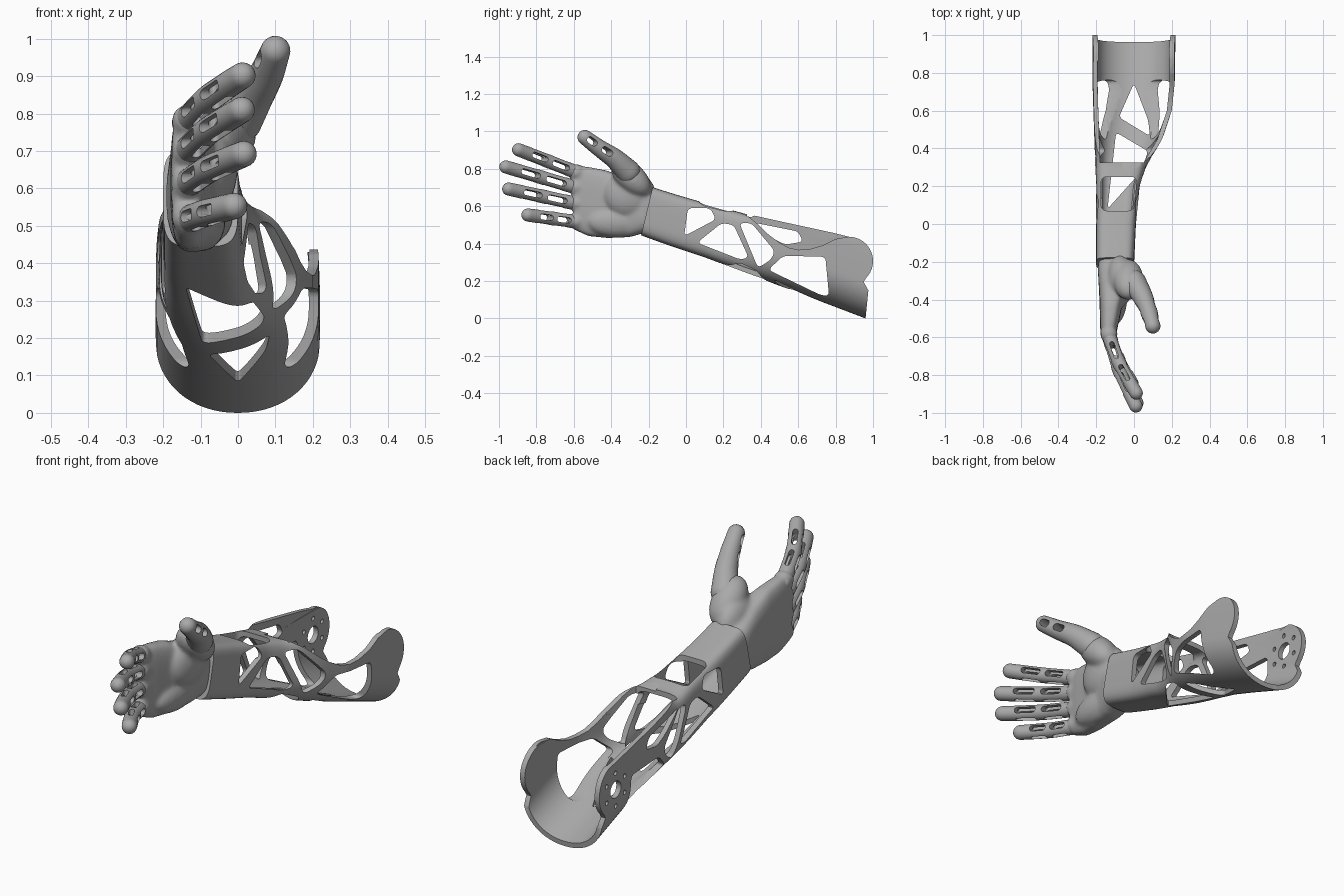
import bpy, bmesh, math
from mathutils import Vector, Matrix

cube = bpy.data.objects.get("Cube")
if cube:
    bpy.data.objects.remove(cube, do_unlink=True)

grey = bpy.data.materials.new("matte grey")
grey.use_nodes = True
grey.diffuse_color = (0.4, 0.4, 0.4, 1)
grey.node_tree.nodes["Principled BSDF"].inputs["Base Color"].default_value = (0.4, 0.4, 0.4, 1)
X, Y, Z = Vector((1, 0, 0)), Vector((0, 1, 0)), Vector((0, 0, 1))


def make_object(name, bm):
    bmesh.ops.recalc_face_normals(bm, faces=bm.faces)
    mesh = bpy.data.meshes.new(name)
    bm.to_mesh(mesh)
    bm.free()
    mesh.materials.append(grey)
    ob = bpy.data.objects.new(name, mesh)
    bpy.context.collection.objects.link(ob)
    return ob


def activate(ob):
    bpy.ops.object.select_all(action='DESELECT')
    ob.select_set(True)
    bpy.context.view_layer.objects.active = ob


def smooth(ob, angle=35):
    activate(ob)
    bpy.ops.object.shade_smooth_by_angle(angle=math.radians(angle))


def prism(pts, lo, hi, r, ax, ay, origin=Vector((0, 0, 0))):
    """Cutter: a polygon in the ax/ay plane, extruded, with rounded corners."""
    bm = bmesh.new()
    az = ax.cross(ay)
    place = lambda p, h: bm.verts.new(origin + ax * p[0] + ay * p[1] + az * h)
    low, top = [place(p, lo) for p in pts], [place(p, hi) for p in pts]
    bm.faces.new(low)
    bm.faces.new(top)
    n = len(pts)
    for i in range(n):
        j = (i + 1) % n
        bm.faces.new((low[i], low[j], top[j], top[i]))
    if r:
        edges = [bm.edges.get((a, b)) for a, b in zip(low, top)]
        bmesh.ops.bevel(bm, geom=edges, offset=r, segments=4, profile=0.5,
                        affect='EDGES', clamp_overlap=True)
    ob = make_object("cutter", bm)
    ob.hide_render = True
    return ob


def cut(ob, cutter):
    activate(ob)
    mod = ob.modifiers.new("cut", 'BOOLEAN')
    mod.operation, mod.solver, mod.object = 'DIFFERENCE', 'EXACT', cutter
    bpy.ops.object.modifier_apply(modifier=mod.name)
    bpy.data.objects.remove(cutter, do_unlink=True)


def lerp_row(table, y):
    for a, b in zip(table, table[1:]):
        if y <= b[0]:
            t = (y - a[0]) / (b[0] - a[0])
            return [p + (q - p) * t for p, q in zip(a, b)]
    return list(table[-1])


def section(xl, xr, zc, down, up, n_low, n_up, inset=0.0, sides=64):
    pts = []
    cx, hx = (xl + xr) / 2, (xr - xl) / 2 - inset
    for i in range(sides):
        a = math.tau * i / sides
        c, s = math.cos(a), math.sin(a)
        n, h = (n_up, up) if s > 0 else (n_low, down)
        pts.append((cx + hx * math.copysign(abs(c) ** (2 / n), c),
                    zc + (h - inset) * math.copysign(abs(s) ** (2 / n), s)))
    return pts


def bridge(bm, a, b):
    n = len(a)
    for i in range(n):
        j = (i + 1) % n
        bm.faces.new((a[i], a[j], b[j], b[i]))


# Forearm shell: y, left x, right x, depth below the centre line, lower roundness
ARM = [(-0.21, -0.2, 0.0, 0.12, 4), (0.0, -0.2, 0.01, 0.13, 4), (0.2, -0.2, 0.03, 0.14, 3.6),
       (0.3, -0.205, 0.062, 0.16, 3.2), (0.45, -0.21, 0.15, 0.18, 2.6), (0.6, -0.215, 0.2, 0.2, 2.2),
       (0.75, -0.22, 0.216, 0.2, 2.1), (1.02, -0.22, 0.22, 0.2, 2.1)]


def forearm_loft():
    bm = bmesh.new()
    outer, inner = [], []
    steps = 44
    for k in range(steps + 1):
        y = -0.21 + 1.23 * k / steps
        _, xl, xr, down, n_low = lerp_row(ARM, y)
        zb = (0.96 - y) * 0.38
        zt = 0.645 - 0.27 * y + 0.15 * min(1, max(0, (y - 0.34) / 0.2))
        slant = 0.24 * max(0, 1 - (y + 0.21) / 0.3)
        for rings, inset in ((outer, 0), (inner, 0.026)):
            pts = section(xl, xr, zb + down, down, zt - zb - down, n_low, 5, inset)
            rings.append([bm.verts.new((x, y + slant * (z - 0.57), z)) for x, z in pts])
    for rings in (outer, inner):
        for a, b in zip(rings, rings[1:]):
            bridge(bm, a, b)
    bridge(bm, outer[0], inner[0])
    bridge(bm, outer[-1], inner[-1])
    return make_object("forearm_shell", bm)


arm = forearm_loft()

# Open top behind the bridge
rows = [lerp_row(ARM, y) for y in (0.325, 0.45, 0.6, 0.75, 1.02)]
opening = [(r[1] + 0.026, r[0]) for r in rows] + [(r[2] - 0.026, r[0]) for r in reversed(rows)]
cut(arm, prism(opening, 0.43, 1.0, 0, X, Y))

# Trimmed rims, ending in round elbow pads
PAD = (0.87, 0.307)
arc = [(PAD[0] + 0.13 * math.cos(math.radians(a)), PAD[1] + 0.13 * math.sin(math.radians(a)))
       for a in range(90, -46, -9)]
rear = arc + [(0.95, 0.195), (0.975, 0.15), (0.96, 0), (0.955, -0.1), (1.3, -0.1), (1.3, 1)]
near_rim = [(0.29, 1), (0.29, 0.567), (0.33, 0.547), (0.38, 0.508), (0.44, 0.45), (0.5, 0.405), (0.55, 0.378),
            (0.6, 0.367), (0.66, 0.37), (0.73, 0.39), (0.8, 0.425)]
far_rim = [(0.29, 1), (0.29, 0.567), (0.5, 0.52), (0.8, 0.455)]
cut(arm, prism(near_rim + rear, -0.06, 0.6, 0, Y, Z))
cut(arm, prism(far_rim + rear, -0.6, -0.04, 0, Y, Z))

# Truss windows through both sides
for window in ([(-0.01, 0.44), (0.01, 0.59), (0.13, 0.59), (0.16, 0.53)],
               [(0.06, 0.405), (0.19, 0.51), (0.255, 0.5), (0.335, 0.325), (0.29, 0.315)],
               [(0.285, 0.51), (0.35, 0.51), (0.475, 0.36), (0.455, 0.315), (0.385, 0.27)],
               [(0.44, 0.26), (0.52, 0.335), (0.745, 0.33), (0.765, 0.12), (0.72, 0.125)]):
    cut(arm, prism(window, -0.5, 0.5, 0.022, Y, Z))
cut(arm, prism([(0.35, 0.515), (0.6, 0.465), (0.625, 0.41), (0.53, 0.395), (0.46, 0.43)],
               -0.5, -0.12, 0.02, Y, Z))

# Underside windows and the top window
for window in ([(0, 0.745), (-0.08, 0.565), (0.085, 0.465), (0.075, 0.55)],
               [(-0.14, 0.08), (-0.095, 0.485), (0.075, 0.385), (0.035, 0.275)]):
    cut(arm, prism(window, -0.2, 0.45, 0.02, X, Y))
cut(arm, prism([(-0.175, 0.07), (0.0, 0.07), (0.015, 0.25), (-0.175, 0.25)], 0.52, 0.9, 0.03, X, Y))


# Mounting holes in the right elbow pad
def hole(y, z, r):
    pts = [(y + r * math.cos(math.tau * i / 20), z + r * math.sin(math.tau * i / 20)) for i in range(20)]
    cut(arm, prism(pts, -0.5, -0.1, 0, Y, Z))


hole(*PAD, 0.042)
for i in range(6):
    a = math.tau * (i + 0.5) / 6
    hole(PAD[0] + 0.082 * math.cos(a), PAD[1] + 0.082 * math.sin(a), 0.011)
smooth(arm)


# Palm: y, low z, high z, back x, palm x
PALM = [(-0.16, 0.475, 0.665, -0.18, -0.02), (-0.23, 0.455, 0.7, -0.192, -0.01),
        (-0.3, 0.435, 0.74, -0.188, -0.03), (-0.42, 0.43, 0.79, -0.182, -0.06),
        (-0.52, 0.44, 0.81, -0.18, -0.08), (-0.6, 0.475, 0.815, -0.177, -0.1)]
FINGERS = {"index": ((-0.14, -0.57, 0.775), (0.012, -0.895, 0.902)),
           "middle": ((-0.14, -0.57, 0.695), (0.01, -0.963, 0.81)),
           "ring": ((-0.14, -0.57, 0.61), (0.015, -0.948, 0.692)),
           "little": ((-0.138, -0.57, 0.515), (-0.01, -0.845, 0.553))}

bm = bmesh.new()
rings = []
for y, z0, z1, x0, x1 in PALM:
    h = (z1 - z0) / 2
    rings.append([bm.verts.new((x, y, z)) for x, z in section(x0, x1, z0 + h, h, h, 3.2, 3.2)])
for a, b in zip(rings, rings[1:]):
    bridge(bm, a, b)
bm.faces.new(rings[0])
bm.faces.new(rings[-1])


def blob(center, size, tilt=0.0):
    m = Matrix.Translation(center) @ Matrix.Rotation(tilt, 4, 'X') @ Matrix.Diagonal((*size, 1))
    bmesh.ops.create_uvsphere(bm, u_segments=24, v_segments=16, radius=1, matrix=m)


blob((-0.03, -0.295, 0.755), (0.08, 0.13, 0.075), -0.75)   # thumb mound
blob((-0.075, -0.3, 0.66), (0.075, 0.14, 0.13))            # palm side of the mound
blob((-0.095, -0.36, 0.515), (0.062, 0.17, 0.083))         # heel of the hand
for base, tip in FINGERS.values():                         # knuckles
    blob((-0.132, -0.585, base[2] + 0.006), (0.046, 0.05, 0.044))
palm = make_object("palm", bm)
activate(palm)
remesh = palm.modifiers.new("blend", 'REMESH')
remesh.mode, remesh.voxel_size = 'VOXEL', 0.009
soften = palm.modifiers.new("soften", 'SMOOTH')
soften.iterations = 10
for name in ("blend", "soften"):
    bpy.ops.object.modifier_apply(modifier=name)
smooth(palm, 60)


def tube(name, path, radii, sides=24):
    """Tapered round limb with domed ends, bent softly at its joints."""
    pts = []
    for k in range(len(path) - 1):
        for i in range(6):
            t = i / 6
            pts.append((path[k].lerp(path[k + 1], t), radii[k] + (radii[k + 1] - radii[k]) * t))
    pts.append((path[-1], radii[-1]))
    for _ in range(2):
        pts = [pts[0]] + [((a[0] + b[0] + c[0]) / 3, b[1]) for a, b, c in zip(pts, pts[1:], pts[2:])] + [pts[-1]]
    d0, d1 = (path[1] - path[0]).normalized(), (path[-1] - path[-2]).normalized()
    angles = [math.radians(a) for a in (15, 30, 45, 60, 75, 86)]
    dome = lambda p, r, d: [(p + d * r * math.sin(a), r * math.cos(a)) for a in angles]
    pts = dome(*pts[0], -d0)[::-1] + pts + dome(*pts[-1], d1)
    bm = bmesh.new()
    rings = []
    for i, (p, r) in enumerate(pts):
        d = (pts[min(i + 1, len(pts) - 1)][0] - pts[max(i - 1, 0)][0]).normalized()
        u = d.cross(Z).normalized()
        w = u.cross(d)
        rings.append([bm.verts.new(p + u * r * math.cos(math.tau * j / sides) + w * r * math.sin(math.tau * j / sides))
                      for j in range(sides)])
    for a, b in zip(rings, rings[1:]):
        bridge(bm, a, b)
    bm.faces.new(rings[0])
    bm.faces.new(rings[-1])
    return make_object(name, bm)


def slot(ob, a, b, r, start, end, lateral=True):
    """Rounded slots through one finger segment."""
    d = (b - a).normalized()
    u = d.cross(Z).normalized()
    w = u.cross(d)
    mid, half = a.lerp(b, (start + end) / 2), (b - a).length * (end - start) / 2
    for side, width in ((w, 0.42 * r), (u, 0.34 * r))[:2 if lateral else 1]:
        box = [(-half, -width), (half, -width), (half, width), (-half, width)]
        cut(ob, prism(box, -2 * r, 2 * r, width * 0.95, d, side, mid))


# Fingers, curling towards the palm side
for name, (base, tip) in FINGERS.items():
    base, tip = Vector(base), Vector(tip)
    path = []
    for t, bend in ((0, 0), (0.5, 0.38), (0.84, 0.79), (1, 1)):
        p = base.lerp(tip, t)
        p.x = base.x + (tip.x - base.x) * bend
        path.append(p)
    finger = tube(name + "_finger", path, (0.037, 0.037, 0.036, 0.035))
    slot(finger, path[0], path[1], 0.036, 0.4, 0.95)
    slot(finger, path[1], path[2], 0.036, 0.2, 0.95)
    smooth(finger, 40)

# Thumb
path = [Vector(p) for p in ((0.0, -0.31, 0.785), (0.045, -0.38, 0.855), (0.078, -0.46, 0.908), (0.1, -0.54, 0.968))]
thumb = tube("thumb", path, (0.066, 0.054, 0.046, 0.04))
slot(thumb, path[1], path[2], 0.042, 0.4, 1.05, False)
slot(thumb, path[2], path[3], 0.042, 0.35, 0.95, False)
smooth(thumb, 40)
